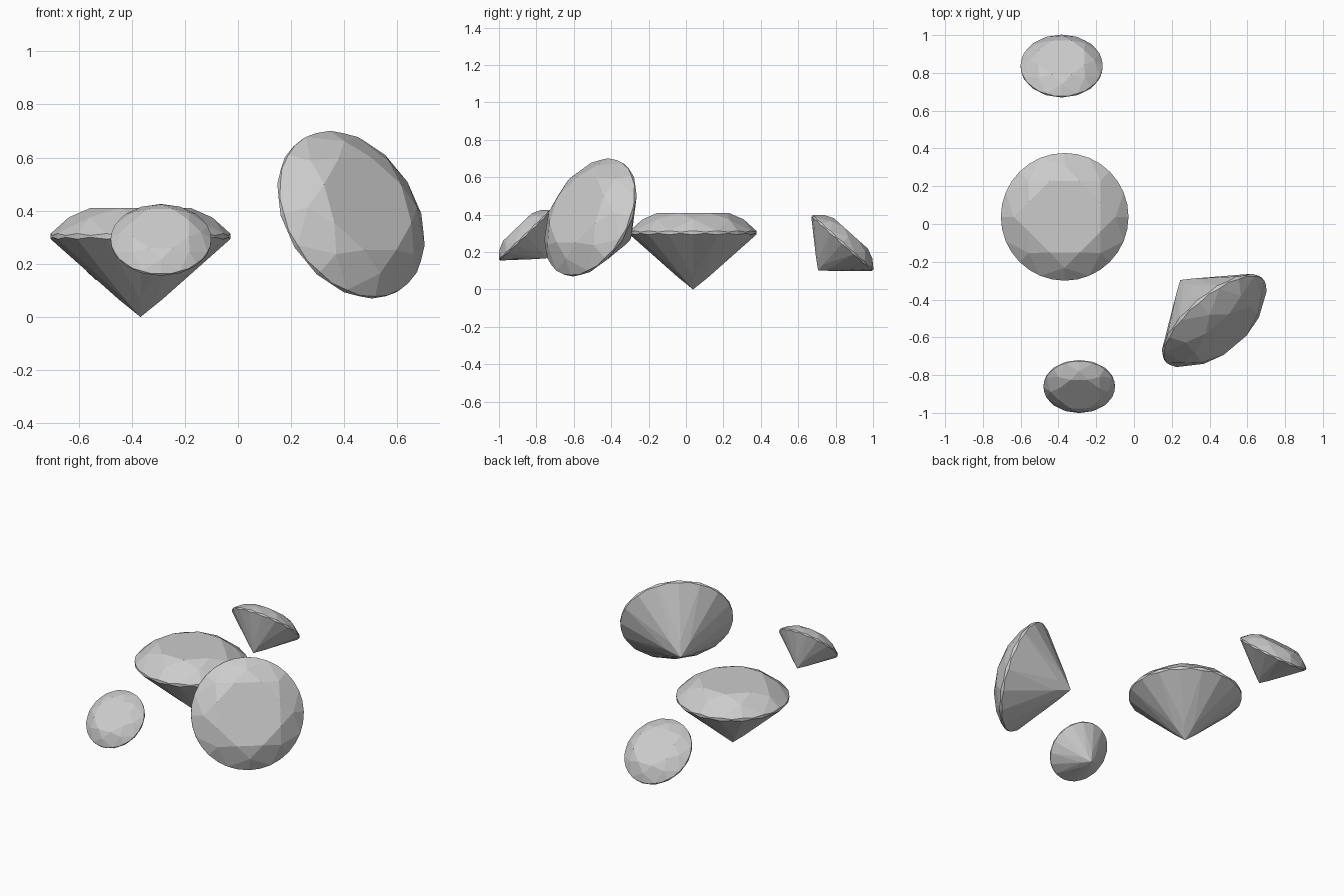
import bpy, bmesh
from math import cos, sin, pi
from mathutils import Vector

if "Cube" in bpy.data.objects:
    bpy.data.objects.remove(bpy.data.objects["Cube"])

R = 0.338          # girdle radius
GIRDLE_Z = 0.303   # middle of the girdle above the culet


def ring(bm, count, radius, heights, offset=0.0):
    """Ring of vertices, heights cycle around it."""
    return [bm.verts.new((radius * cos(offset + 2 * pi * i / count),
                          radius * sin(offset + 2 * pi * i / count),
                          heights[i % len(heights)])) for i in range(count)]


def brilliant(name, centre, normal, scale):
    """Round brilliant cut; centre is the middle of the girdle."""
    bm = bmesh.new()
    a = pi / 8
    table = ring(bm, 8, 0.205, [0.41], a)
    star = ring(bm, 8, 0.27, [0.375], 2 * a)
    top = ring(bm, 32, R, [0.314, 0.307], a)
    low = ring(bm, 32, R, [0.293, 0.300], a)
    tip = ring(bm, 8, 0.08, [0.0645], 2 * a)
    culet = bm.verts.new((0, 0, 0))

    bm.faces.new(table)
    for i in range(8):
        j, k = (i + 1) % 8, 4 * i
        g = [(k + n) % 32 for n in range(5)]
        # crown: star, kite and two upper girdle facets
        bm.faces.new((table[i], star[i], table[j]))
        bm.faces.new((table[i], star[i - 1], top[k], star[i]))
        bm.faces.new((star[i], top[g[0]], top[g[1]], top[g[2]]))
        bm.faces.new((star[i], top[g[2]], top[g[3]], top[g[4]]))
        # girdle band
        for n in range(4):
            bm.faces.new((top[g[n]], low[g[n]], low[g[n + 1]], top[g[n + 1]]))
        # pavilion: two lower girdle facets and a main facet
        bm.faces.new((tip[i], low[g[2]], low[g[1]], low[g[0]]))
        bm.faces.new((tip[i], low[g[4]], low[g[3]], low[g[2]]))
        bm.faces.new((culet, tip[i], low[k], tip[i - 1]))
    bmesh.ops.recalc_face_normals(bm, faces=bm.faces)

    mesh = bpy.data.meshes.new(name)
    bm.to_mesh(mesh)
    bm.free()
    ob = bpy.data.objects.new(name, mesh)
    bpy.context.collection.objects.link(ob)
    n = Vector(normal).normalized()
    ob.rotation_mode = 'QUATERNION'
    ob.rotation_quaternion = n.to_track_quat('Z', 'Y')
    ob.scale = (scale,) * 3
    ob.location = Vector(centre) - n * GIRDLE_Z * scale
    return ob


# four loose gems: one upright, three tilted
brilliant("upright_gem", (-0.367, 0.038, GIRDLE_Z), (0, 0, 1), 1.0)
brilliant("large_tilted_gem", (0.425, -0.51, 0.385), (0.59, -0.70, 0.385), 1.0)
brilliant("back_gem", (-0.383, 0.836, 0.248), (0, 0.667, 0.745), 0.643)
brilliant("front_gem", (-0.29, -0.86, 0.29), (0, -0.69, 0.72), 0.56)
